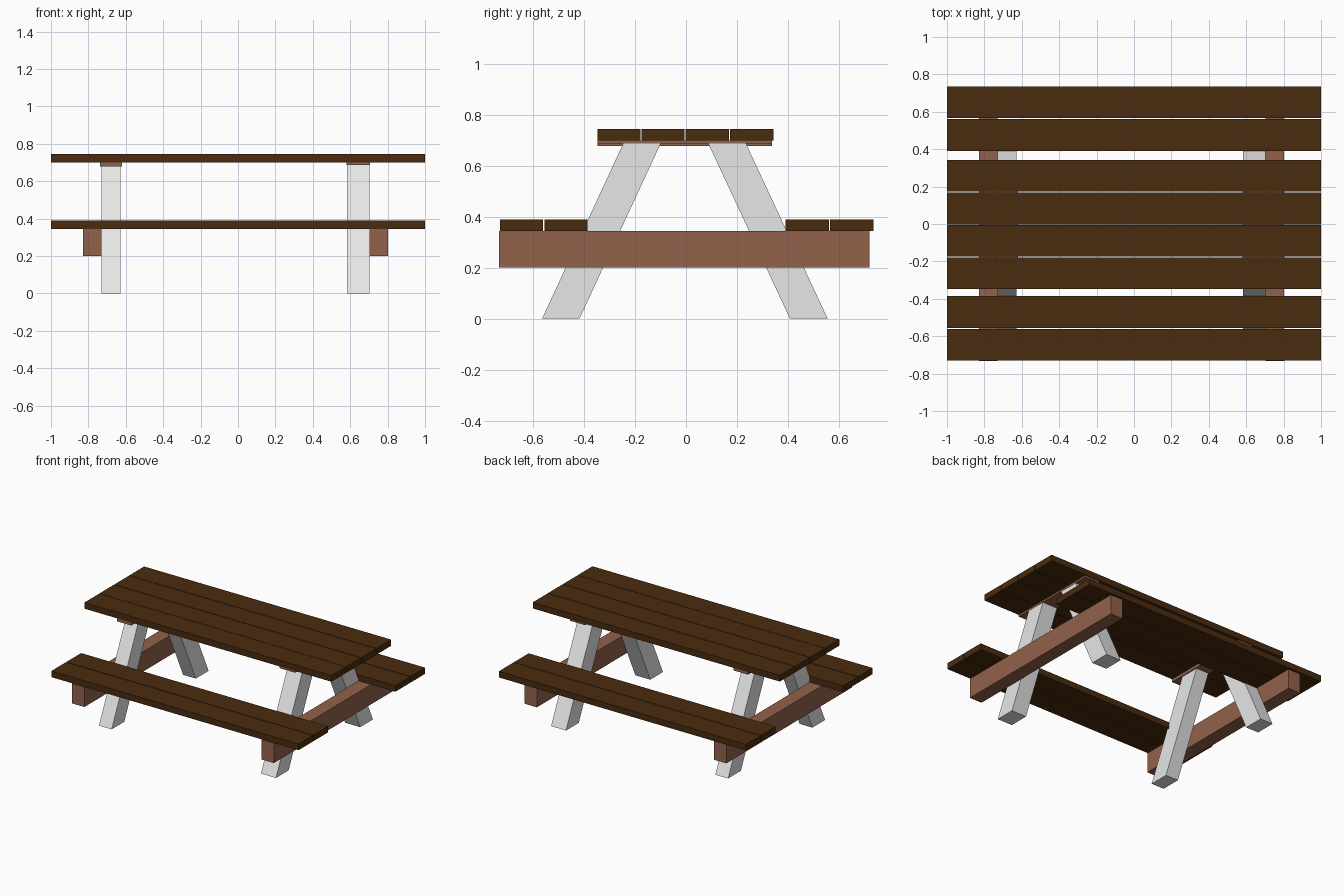
import bpy

if "Cube" in bpy.data.objects:
    bpy.data.objects.remove(bpy.data.objects["Cube"])


def material(name, rgb):
    m = bpy.data.materials.new(name)
    m.diffuse_color = (*rgb, 1)
    m.use_nodes = True
    m.node_tree.nodes["Principled BSDF"].inputs["Base Color"].default_value = m.diffuse_color
    return m


DARK = material("dark brown wood", (0.068, 0.024, 0.0045))
RED = material("reddish brown wood", (0.29, 0.122, 0.070))
PALE = material("pale grey", (0.8, 0.8, 0.8))


def prism(name, profile, x0, x1, mat):
    """Extrude a counter-clockwise (y, z) quad from x0 to x1."""
    n = len(profile)
    verts = [(x, y, z) for x in (x0, x1) for y, z in profile]
    faces = [tuple(reversed(range(n))), tuple(range(n, 2 * n))]
    faces += [(i, (i + 1) % n, n + (i + 1) % n, n + i) for i in range(n)]
    mesh = bpy.data.meshes.new(name)
    mesh.from_pydata(verts, [], faces)
    mesh.materials.append(mat)
    obj = bpy.data.objects.new(name, mesh)
    bpy.context.collection.objects.link(obj)
    return obj


def box(name, x0, x1, y0, y1, z0, z1, mat):
    return prism(name, [(y0, z0), (y1, z0), (y1, z1), (y0, z1)], x0, x1, mat)


# Table top planks
for i, (y0, y1) in enumerate([(-0.347, -0.178), (-0.175, -0.006),
                              (-0.002, 0.169), (0.173, 0.343)]):
    box(f"top_plank_{i + 1}", -1, 1, y0, y1, 0.70, 0.745, DARK)

# Bench planks, front and back
for i, (y0, y1) in enumerate([(-0.729, -0.561), (-0.556, -0.386),
                              (0.391, 0.562), (0.566, 0.735)]):
    box(f"bench_plank_{i + 1}", -1, 1, y0, y1, 0.345, 0.39, DARK)

# End frames: beam x range, leg x range, cleat x range, cleat underside
ends = {"left": ((-0.83, -0.73), (-0.73, -0.627), (-0.737, -0.62), 0.678),
        "right": ((0.703, 0.803), (0.582, 0.703), (0.580, 0.705), 0.687)}
for side, (beam, leg, cleat, zc) in ends.items():
    # Cross beam carrying the benches, and cleat under the top
    box(f"{side}_bench_beam", *beam, -0.733, 0.72, 0.20, 0.345, RED)
    box(f"{side}_top_cleat", *cleat, -0.347, 0.337, zc, 0.70, RED)
    # Splayed legs
    prism(f"{side}_front_leg", [(-0.565, 0), (-0.418, 0), (-0.098, 0.69), (-0.245, 0.69)],
          *leg, PALE)
    prism(f"{side}_back_leg", [(0.408, 0), (0.556, 0), (0.234, 0.69), (0.086, 0.69)],
          *leg, PALE)
